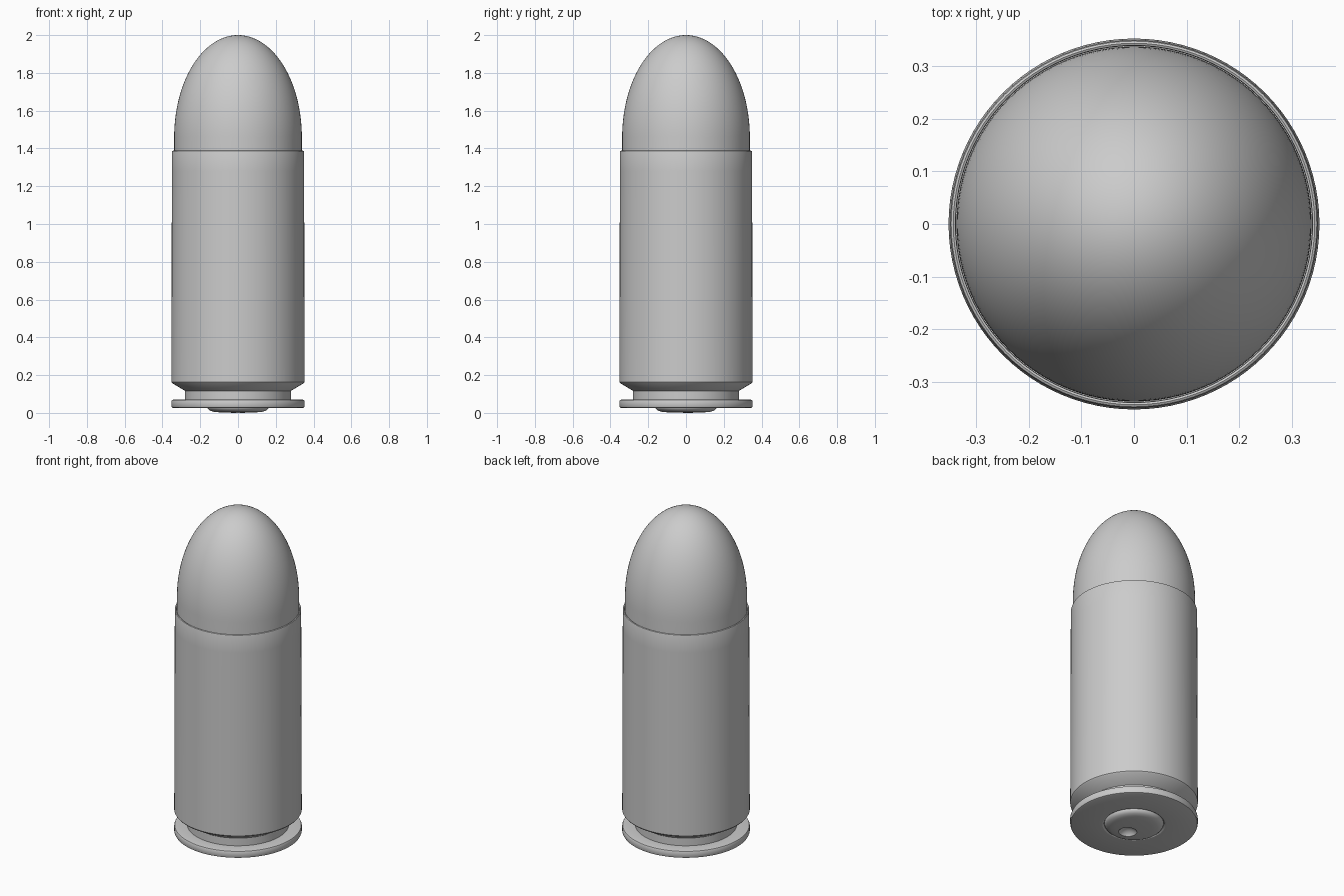
import bpy, bmesh, math

if "Cube" in bpy.data.objects:
    bpy.data.objects.remove(bpy.data.objects["Cube"])

SEGMENTS = 96


def activate(obj):
    bpy.ops.object.select_all(action='DESELECT')
    obj.select_set(True)
    bpy.context.view_layer.objects.active = obj


def lathe(name, profile):
    """Spin an (r, z) profile around the z axis."""
    bm = bmesh.new()
    verts = [bm.verts.new((r, 0, z)) for r, z in profile]
    edges = [bm.edges.new(pair) for pair in zip(verts, verts[1:])]
    bmesh.ops.spin(bm, geom=verts + edges, cent=(0, 0, 0), axis=(0, 0, 1),
                   angle=math.tau, steps=SEGMENTS)
    bmesh.ops.remove_doubles(bm, verts=bm.verts, dist=1e-5)
    bmesh.ops.recalc_face_normals(bm, faces=bm.faces)
    mesh = bpy.data.meshes.new(name)
    bm.to_mesh(mesh)
    bm.free()
    obj = bpy.data.objects.new(name, mesh)
    bpy.context.collection.objects.link(obj)
    return obj


def smooth(obj):
    activate(obj)
    bpy.ops.object.shade_smooth_by_angle(angle=math.radians(30))


# Case: primer pocket, rim, extractor groove, tapered wall and rounded mouth
case = lathe("case", [
    (0, 0.05), (0.165, 0.05), (0.165, 0.032), (0.175, 0.026),
    (0.343, 0.026), (0.350, 0.029), (0.353, 0.036),
    (0.353, 0.062), (0.350, 0.068), (0.343, 0.070),
    (0.281, 0.070), (0.281, 0.117),
    (0.348, 0.157), (0.353, 0.164), (0.353, 0.175),
    (0.350, 1.28), (0.350, 1.380), (0.348, 1.386), (0.344, 1.388),
    (0.340, 1.386), (0.339, 1.375), (0.339, 1.34), (0, 1.34)])
smooth(case)

# Bullet: short straight shank and elliptical nose
nose = [(0.338 * math.cos(a), 1.46 + 0.54 * math.sin(a))
        for a in (math.pi / 2 * i / 32 for i in range(32))]
bullet = lathe("bullet", [(0, 1.34), (0.338, 1.34)] + nose + [(0, 2.0)])
smooth(bullet)

# Primer: shallow domed cup with rounded edge
primer = lathe("primer", [
    (0, 0.05), (0.163, 0.05), (0.163, 0.030), (0.158, 0.020), (0.148, 0.012),
    (0.130, 0.006), (0.100, 0.003), (0.050, 0.001), (0, 0)])

# Firing pin dent, cut off-centre into the primer
bpy.ops.mesh.primitive_uv_sphere_add(segments=32, ring_count=24, radius=0.06,
                                     location=(0, -0.055, -0.03))
cutter = bpy.context.object
cutter.name = "dent_cutter"
cutter.hide_render = True
activate(primer)
cut = primer.modifiers.new("dent", 'BOOLEAN')
cut.operation = 'DIFFERENCE'
cut.solver = 'EXACT'
cut.object = cutter
bpy.ops.object.modifier_apply(modifier=cut.name)
bpy.data.objects.remove(cutter)
smooth(primer)
